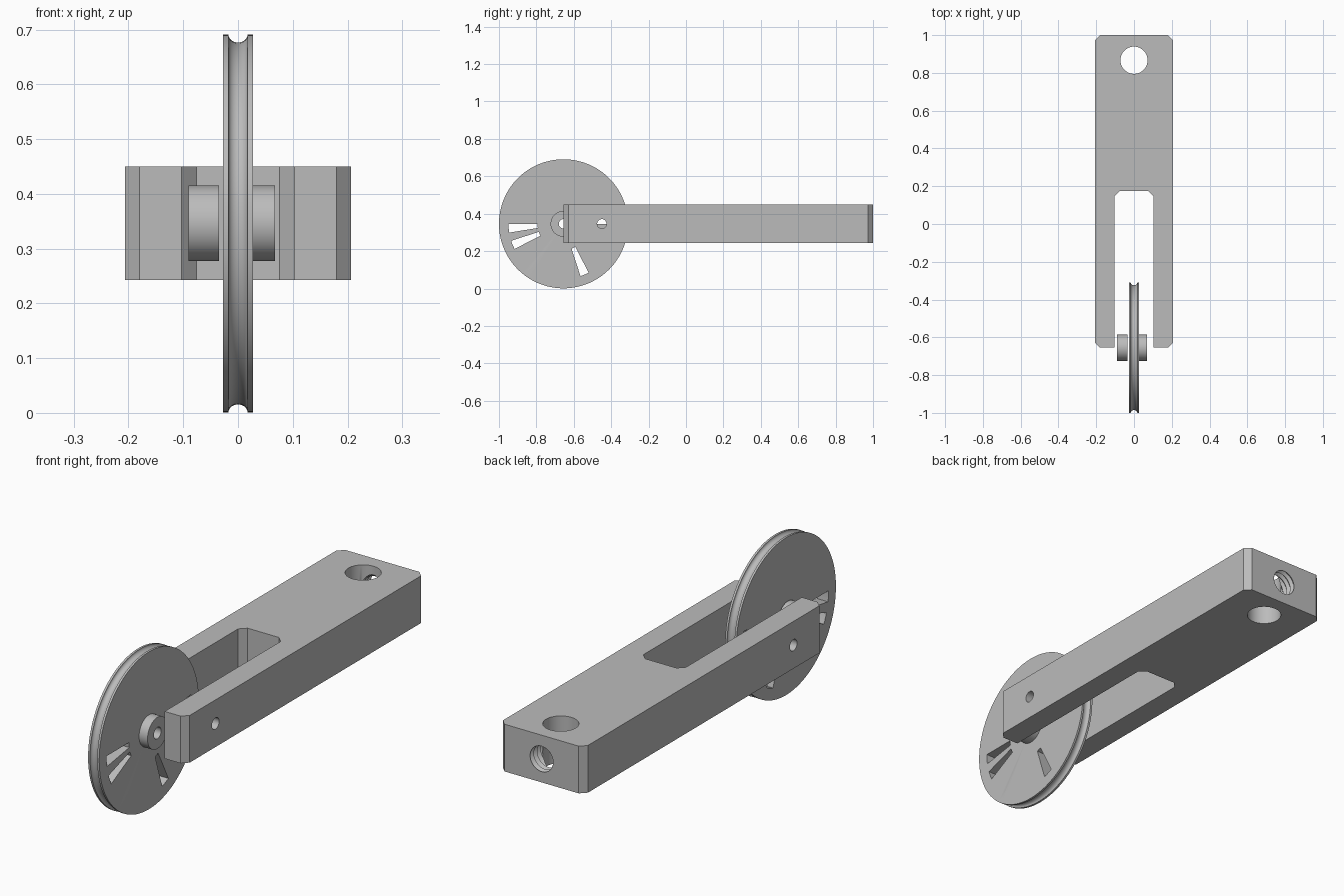
import bpy, bmesh, math
from math import sin, cos, pi, radians
from mathutils import Matrix

if "Cube" in bpy.data.objects:
    bpy.data.objects.remove(bpy.data.objects["Cube"], do_unlink=True)

grey = bpy.data.materials.new("plain grey")
grey.use_nodes = True
colour = (0.5, 0.5, 0.5, 1)
grey.diffuse_color = colour
grey.node_tree.nodes["Principled BSDF"].inputs["Base Color"].default_value = colour

# Shared dimensions
MID = 0.346                      # height of the wheel centre and arm centre line
WHEEL_Y = -0.655
RIM = 0.345
ALONG_X = Matrix.Rotation(pi / 2, 4, 'Y')
ALONG_Y = Matrix.Rotation(-pi / 2, 4, 'X')


def finish(name, bm, matrix=Matrix()):
    bm.transform(matrix)
    bmesh.ops.recalc_face_normals(bm, faces=bm.faces)
    mesh = bpy.data.meshes.new(name)
    bm.to_mesh(mesh)
    bm.free()
    mesh.materials.append(grey)
    obj = bpy.data.objects.new(name, mesh)
    bpy.context.collection.objects.link(obj)
    return obj


def lathe(name, profile, matrix, closed, segments=96):
    """Turn a (radius, height) profile about z, then place it."""
    bm = bmesh.new()
    rings = [[bm.verts.new((r * cos(2 * pi * i / segments), r * sin(2 * pi * i / segments), h))
              for i in range(segments)] for r, h in profile]
    pairs = list(zip(rings, rings[1:]))
    if closed:
        pairs.append((rings[-1], rings[0]))
    else:
        bm.faces.new(rings[0])
        bm.faces.new(rings[-1])
    for a, b in pairs:
        for i in range(segments):
            j = (i + 1) % segments
            bm.faces.new((a[i], a[j], b[j], b[i]))
    return finish(name, bm, matrix)


def add_prism(bm, points, low, high):
    """Extrude an outline in the xy plane between two heights."""
    bottom = bm.faces.new([bm.verts.new((x, y, low)) for x, y in points])
    top = bmesh.ops.extrude_face_region(bm, geom=[bottom])["geom"]
    verts = [v for v in top if isinstance(v, bmesh.types.BMVert)]
    bmesh.ops.translate(bm, verts=verts, vec=(0, 0, high - low))


def cut(obj, cutter):
    """Subtract the cutter, then discard it."""
    cutter.hide_render = True
    mod = obj.modifiers.new("cut", 'BOOLEAN')
    mod.operation, mod.solver, mod.object = 'DIFFERENCE', 'EXACT', cutter
    bpy.ops.object.select_all(action='DESELECT')
    bpy.context.view_layer.objects.active = obj
    obj.select_set(True)
    bpy.ops.object.modifier_apply(modifier=mod.name)
    bpy.data.objects.remove(cutter, do_unlink=True)


def smooth(obj):
    bpy.ops.object.select_all(action='DESELECT')
    bpy.context.view_layer.objects.active = obj
    obj.select_set(True)
    bpy.ops.object.shade_smooth_by_angle(angle=radians(25))


def rod(name, radius, half, matrix):
    return lathe(name, [(radius, -half), (radius, half)], matrix, False, 48)


# Forked arm: mirrored outline with chamfered corners
side = [(0.076, 0.175), (0.103, 0.148), (0.103, -0.655), (0.18, -0.655),
        (0.206, -0.629), (0.206, 0.974), (0.18, 1.0)]
bm = bmesh.new()
add_prism(bm, side + [(-x, y) for x, y in reversed(side)], 0.243, 0.45)
arm = finish("forked_arm", bm)

# Upright hole, pin hole through both prongs, threaded hole in the back end
HOLE_Y = 0.867
cut(arm, rod("upright_hole_cutter", 0.072, 0.3, Matrix.Translation((0, HOLE_Y, MID))))
cut(arm, rod("pin_hole_cutter", 0.025, 0.4, Matrix.Translation((0, -0.45, MID)) @ ALONG_X))
thread = [(0.055 if i % 2 else 0.066, i * 0.012) for i in range(13)]
cut(arm, lathe("thread_cutter", thread, Matrix.Translation((0, HOLE_Y, MID)) @ ALONG_Y, False, 48))
smooth(arm)

# Grooved wheel with a bore
axle = Matrix.Translation((0, WHEEL_Y, MID)) @ ALONG_X
half = 0.027
groove = [(RIM - 0.0145 * sin(pi * i / 12), -0.0175 * cos(pi * i / 12)) for i in range(13)]
wheel = lathe("grooved_wheel", [(0.025, -half), (RIM, -half)] + groove
              + [(RIM, half), (0.025, half)], axle, True, 120)

# Ring of tapered slots between the spokes
bm = bmesh.new()
SLOTS = 20
for k in range(SLOTS):
    turn = [radians(k * 360 / SLOTS + 9.2 * s / 3) for s in range(4)]
    outline = [(0.139 * cos(a), 0.139 * sin(a)) for a in turn]
    outline += [(0.294 * cos(a), 0.294 * sin(a)) for a in reversed(turn)]
    add_prism(bm, outline, -0.1, 0.1)
# Local x becomes y and local y becomes z
to_side = Matrix(((0, 0, 1, 0), (1, 0, 0, WHEEL_Y), (0, 1, 0, MID), (0, 0, 0, 1)))
cut(wheel, finish("slot_cutter", bm, to_side))
smooth(wheel)

# Hub collars, one either side of the wheel
for name, start in (("right_collar", -0.09), ("left_collar", 0.013)):
    end = start + 0.055
    collar = lathe(name, [(0.025, start), (0.069, start), (0.069, end), (0.025, end)], axle, True, 64)
    smooth(collar)
